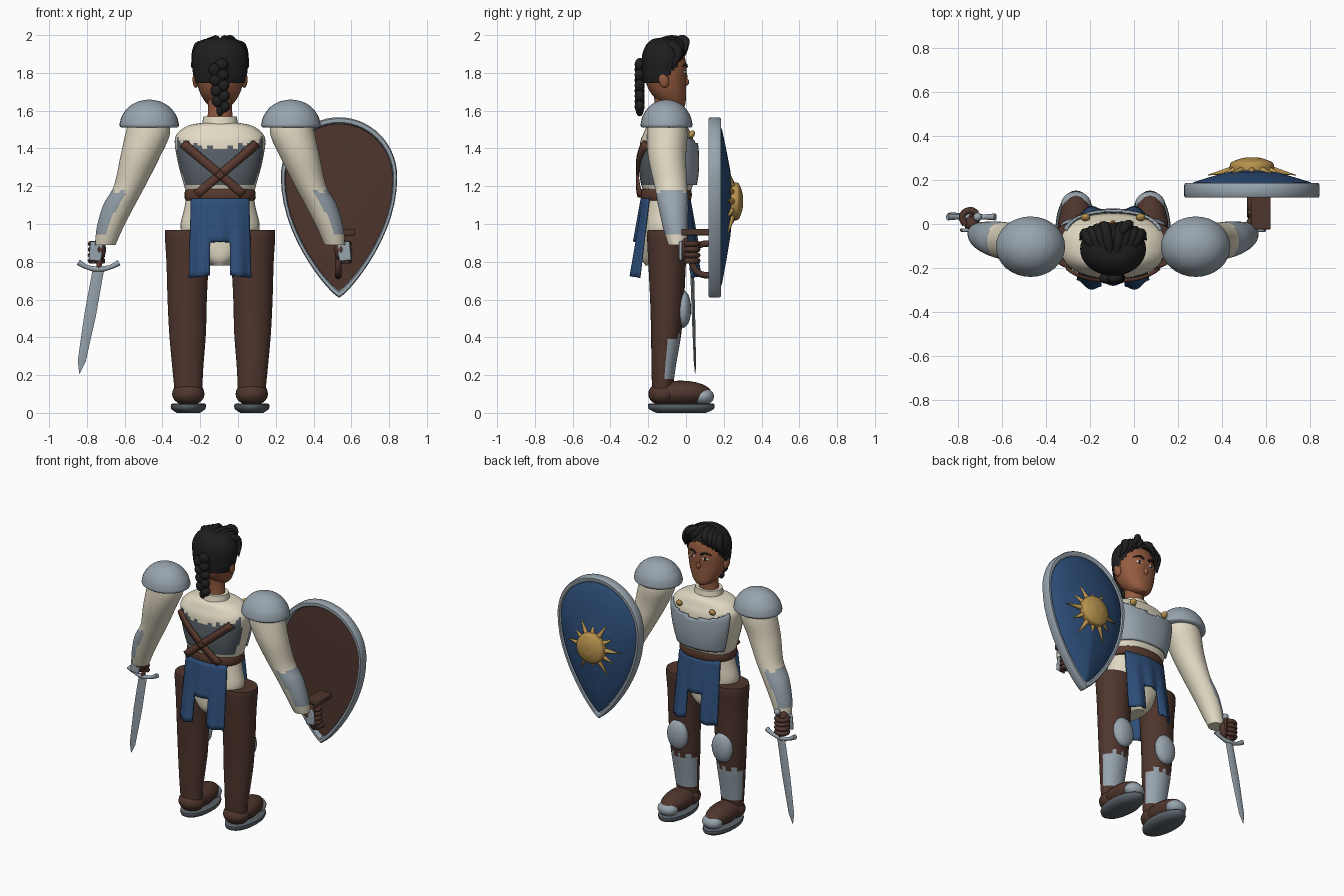
import bpy, bmesh, math
from mathutils import Vector

if "Cube" in bpy.data.objects:
    bpy.data.objects.remove(bpy.data.objects["Cube"])

MID = -0.095          # body centre line
made = []


def material(name, *rgb):
    m = bpy.data.materials.new(name)
    m.use_nodes = True
    m.diffuse_color = (*rgb, 1)
    m.node_tree.nodes["Principled BSDF"].inputs["Base Color"].default_value = (*rgb, 1)
    return m


BROWN = material("dark brown cloth", .078, .036, .026)
LEATHER = material("red brown leather", .1, .042, .028)
SKIN = material("warm skin", .3, .105, .05)
CREAM = material("cream linen", .76, .7, .55)
STEEL = material("pale steel", .31, .37, .42)
DARK = material("dark steel", .1, .12, .14)
BLUE = material("deep blue", .026, .075, .19)
GOLD = material("gold", .48, .29, .075)
HAIR = material("black hair", .013, .013, .013)
WHITE = material("eye white", .75, .72, .68)


def finish(name, bm, mats, rule=None):
    bmesh.ops.recalc_face_normals(bm, faces=bm.faces)
    bm.normal_update()
    if rule:      # rule gives a material slot, or None to drop the face
        drop = []
        for f in bm.faces:
            k = rule(f.calc_center_median(), f.normal)
            if k is None:
                drop.append(f)
            else:
                f.material_index = k
        bmesh.ops.delete(bm, geom=drop, context='FACES')
    me = bpy.data.meshes.new(name)
    bm.to_mesh(me)
    bm.free()
    for m in mats:
        me.materials.append(m)
    ob = bpy.data.objects.new(name, me)
    bpy.context.collection.objects.link(ob)
    made.append(ob)
    return ob


def skin_rings(bm, rings, caps=True):
    vs = [[bm.verts.new(p) for p in r] for r in rings]
    n = len(vs[0])
    for a, b in zip(vs, vs[1:]):
        for i in range(n):
            bm.faces.new((a[i], a[(i + 1) % n], b[(i + 1) % n], b[i]))
    if caps:
        bm.faces.new(vs[0])
        bm.faces.new(vs[-1])


def loft(name, secs, mats, rule=None, n=32, steps=4, power=2):
    """Sections are (z, x, y, half width, half depth), joined smoothly."""
    rows = []
    for i in range(len(secs) - 1):
        four = [secs[max(0, min(len(secs) - 1, i + k))] for k in (-1, 0, 1, 2)]
        for s in range(steps):
            t = s / steps
            rows.append([b + .5 * t * (c - a + t * (2*a - 5*b + 4*c - d + t * (3*(b - c) + d - a)))
                         for a, b, c, d in zip(*four)])
    rows.append(secs[-1])
    def bend(v):
        return math.copysign(abs(v) ** (2 / power), v)
    angles = [2 * math.pi * i / n for i in range(n)]
    bm = bmesh.new()
    skin_rings(bm, [[(x + rx * bend(math.cos(a)), y + ry * bend(math.sin(a)), z) for a in angles]
                    for z, x, y, rx, ry in rows])
    return finish(name, bm, mats, rule)


def ball(name, loc, size, mat, rot=(0, 0, 0), seg=20):
    bm = bmesh.new()
    bmesh.ops.create_uvsphere(bm, u_segments=seg, v_segments=seg // 2 + 2, radius=1)
    bmesh.ops.scale(bm, vec=size, verts=bm.verts)
    ob = finish(name, bm, [mat])
    ob.location, ob.rotation_euler = loc, rot
    return ob


def box(name, loc, size, mat, rot=(0, 0, 0), bevel=.006):
    bm = bmesh.new()
    bmesh.ops.create_cube(bm, size=1)
    bmesh.ops.scale(bm, vec=size, verts=bm.verts)
    ob = finish(name, bm, [mat])
    ob.location, ob.rotation_euler = loc, rot
    mod = ob.modifiers.new("Bevel", 'BEVEL')
    mod.width, mod.segments = bevel, 2
    return ob


def tube(name, pts, depth, mat, radii=None):
    cu = bpy.data.curves.new(name, 'CURVE')
    cu.dimensions, cu.bevel_depth, cu.bevel_resolution = '3D', depth, 2
    cu.use_fill_caps, cu.resolution_u = True, 6
    sp = cu.splines.new('BEZIER')
    sp.bezier_points.add(len(pts) - 1)
    for i, (b, p) in enumerate(zip(sp.bezier_points, pts)):
        b.co, b.handle_left_type, b.handle_right_type = p, 'AUTO', 'AUTO'
        b.radius = radii[i] if radii else 1
    cu.materials.append(mat)
    ob = bpy.data.objects.new(name, cu)
    bpy.context.collection.objects.link(ob)
    return ob


def sheet(name, nu, nv, place, mat, thick, keep=None):
    bm = bmesh.new()
    g = [[bm.verts.new(place(u / nu, v / nv)) for u in range(nu + 1)] for v in range(nv + 1)]
    for v in range(nv):
        for u in range(nu):
            if keep is None or keep((u + .5) / nu, (v + .5) / nv):
                bm.faces.new((g[v][u], g[v][u + 1], g[v + 1][u + 1], g[v + 1][u]))
    ob = finish(name, bm, [mat])
    mod = ob.modifiers.new("Solidify", 'SOLIDIFY')
    mod.thickness, mod.offset = thick, 0
    return ob


def jag(c):
    return .014 * math.sin(c.x * 110)


# Torso with its painted back plate, chest plate, collar, hips and belt
def torso_rule(c, n):
    return int(c.y < -.15 and 1.2 < c.z < 1.4 + 1.1 * (c.x - MID) ** 2 + jag(c))


def chest_rule(c, n):
    return 0 if c.y > -.02 and 1.2 < c.z < 1.42 + 1.1 * (c.x - MID) ** 2 else None


trunk = [(1.15, .175, .115), (1.22, .195, .14), (1.32, .222, .15), (1.43, .24, .143),
         (1.48, .225, .125), (1.52, .17, .105), (1.535, .1, .08)]
loft("torso", [(z, MID, -.1, a, b) for z, a, b in trunk], [CREAM, DARK], torso_rule, 56, 6, 2.4)
plate = loft("chest_plate", [(z, MID, -.1, a + .006, b + .02) for z, a, b in trunk], [STEEL],
             chest_rule, 56, 6, 2.4)
plate.modifiers.new("Solidify", 'SOLIDIFY').thickness = .012
loft("collar", [(1.5, MID, -.11, .1, .09), (1.53, MID, -.11, .095, .082), (1.57, MID, -.11, .088, .075)], [CREAM])
loft("hips", [(.78, MID, -.125, .05, .09), (.82, MID, -.122, .1, .115), (.9, MID, -.12, .17, .122),
              (.98, MID, -.115, .21, .122), (1.08, MID, -.11, .19, .115), (1.16, MID, -.105, .175, .11)], [CREAM])
loft("belt", [(1.125, MID, -.105, .182, .128), (1.14, MID, -.105, .189, .135),
              (1.17, MID, -.105, .187, .135), (1.185, MID, -.105, .18, .13)], [LEATHER], steps=2, power=2.3)
for s in (-1, 1):
    ball("plate_button", (MID + s * .125, .03, 1.475), (.022, .016, .022), GOLD, (-.5, 0, 0), 12)


# Crossed straps on the back
def strap(s):
    def place(u, v):
        dx = -.195 + .32 * u + (v - .5) * .032
        z = 1.425 - .27 * u + (v - .5) * .032
        y = -.1 - .158 * (1 - min(1, abs(dx) / .25) ** 2.4) ** .42
        return (MID + s * dx, y, z)
    return place


for s in (-1, 1):
    sheet("back_strap", 14, 1, strap(s), LEATHER, .016)


# Split cloth panels, back and front
def cloth(s):
    def place(u, v):
        w = 2 * u - 1
        y = .125 + .06 * v - .035 * w * w + .012 * v * math.cos(w * 10)
        return (MID + w * (.152 + .012 * v), -.108 + s * y, 1.135 - v * (.4 + .02 * abs(w)))
    return place


for s, label in ((-1, "back_cloth"), (1, "front_cloth")):
    sheet(label, 24, 14, cloth(s), BLUE, .014, lambda u, v: v < .6 or abs(u - .5) > .16)


# Legs, armour and shoes
def leg_rule(c, n):
    return int(.17 < c.z < .4 + jag(c) and n.y > .1)


for s, side in ((-1, "right"), (1, "left")):
    X = MID + s * .168
    loft(side + "_leg", [(.13, X, -.125, .074, .055), (.25, X + s * .003, -.118, .083, .065),
                         (.42, X + s * .004, -.105, .097, .08), (.6, X + s * .006, -.1, .104, .09),
                         (.8, X + s * .004, -.1, .112, .1), (.93, X + s * .004, -.098, .12, .108),
                         (.968, X + s * .006, -.098, .116, .105)],
         [BROWN, STEEL], leg_rule, 48, 6)
    ball(side + "_knee_plate", (X, -.015, .55), (.075, .042, .1), STEEL)
    ball(side + "_ankle", (X, -.12, .1), (.086, .08, .062), BROWN)
    ball(side + "_shoe", (X, -.03, .105), (.084, .165, .066), BROWN)
    ball(side + "_toe_cap", (X, .09, .087), (.068, .058, .046), STEEL)
    loft(side + "_sole", [(0, X, -.025, .06, .13), (.02, X, -.025, .09, .172), (.045, X, -.025, .092, .176),
                          (.05, X, -.025, .08, .165)], [DARK], steps=2)

    # Arms, shoulder domes and gloves
    def arm_rule(c, n, s=s):
        return int(.95 < c.z < 1.17 + jag(c) and n.x * s > .12 - (c.z - 1) * .8)

    A = MID + s * .375
    loft(side + "_arm", [(1.56, A, -.1, .105, .1), (1.47, A + s * .01, -.1, .118, .108),
                         (1.35, A + s * .05, -.1, .104, .1), (1.2, A + s * .105, -.08, .083, .087),
                         (1.1, A + s * .16, -.068, .084, .08), (.98, A + s * .208, -.056, .07, .066),
                         (.89, A + s * .232, -.045, .054, .05)],
         [CREAM, STEEL], arm_rule, 40, 6)
    loft(side + "_shoulder_dome", [(1.51, A, -.103, .147, .128), (1.518, A, -.103, .156, .136),
                                   (1.535, A, -.103, .156, .136), (1.575, A, -.103, .143, .125),
                                   (1.62, A, -.103, .108, .095), (1.648, A, -.103, .06, .053),
                                   (1.658, A, -.103, .01, .01)], [STEEL])
    H = MID + s * .64
    ball(side + "_palm", (H, .0, .865), (.036, .038, .06), BROWN)
    box(side + "_hand_plate", (H + s * .018, -.028, .855), (.065, .016, .1), STEEL, (0, s * -.1, 0))
    for k in range(4):
        z = .895 - k * .03
        tube(side + "_finger", [(H + s * .03, -.005, z), (H + s * .045, .035, z), (H + s * .01, .062, z),
                                (H - s * .025, .045, z)], .015, BROWN)

# Sword in the right hand
G = Vector((-.738, .032, .765))
blade = loft("sword_blade", [(-.565, 0, 0, .002, .002), (-.5, 0, 0, .021, .006), (-.25, 0, 0, .031, .009),
                             (0, 0, 0, .03, .01)], [STEEL], n=4, steps=1)
blade.location, blade.rotation_euler = G, (.03, .18, 0)
tube("sword_guard", [G + Vector(p) for p in ((-.108, 0, .032), (-.06, 0, .006), (0, 0, -.004), (.06, 0, .006),
                                            (.108, 0, .03))], .013, STEEL, [1.2, .9, 1.2, .9, 1.2])
tube("sword_grip", [G, G + Vector((.025, 0, .15))], .014, LEATHER)
ball("sword_pommel", G + Vector((.028, 0, .165)), (.02, .02, .02), STEEL, seg=12)

# Shield: teardrop rings scaled about its centre
SX, SZ = .535, 1.12


def teardrop(y, k, n=56):
    pts = []
    for i in range(n):
        a = 2 * math.pi * i / n
        up, w = math.sin(a), math.cos(a)
        z = 1.25 + (.315 if up > 0 else .64) * up
        if up < 0:
            w = math.copysign(max(0, math.cos(math.pi / 2 * up)) ** .8, w)
        pts.append((SX + .308 * w * k, y, SZ + (z - SZ) * k))
    return pts


def shield_part(name, rings, mat, caps):
    bm = bmesh.new()
    skin_rings(bm, [teardrop(y, k) for y, k in rings], caps)
    return finish(name, bm, [mat])


shield_part("shield_rim", [(.15, .92), (.128, .925), (.12, .94), (.12, .985), (.128, 1), (.176, 1),
                           (.185, .985), (.185, .94), (.178, .92), (.15, .92)], STEEL, False)
shield_part("shield_back", [(.15, .93), (.148, .5), (.148, .02)], BROWN, True)
shield_part("shield_face", [(.172, .93), (.19, .86), (.213, .62), (.235, .36), (.246, .15), (.248, .02)], BLUE, True)
tube("shield_grip", [(.53, .15, .9), (.53, .06, .88), (.53, .035, .81), (.53, .06, .745), (.53, .15, .725)],
     .017, BROWN)
box("shield_arm_strap", (.575, .05, .957), (.09, .15, .034), BROWN)

# Sun emblem
sun = loft("sun_disc", [(0, 0, 0, .1, .1), (.03, 0, 0, .1, .1), (.045, 0, 0, .088, .088),
                        (.062, 0, 0, .04, .04), (.064, 0, 0, .004, .004)], [GOLD], steps=3)
sun.location, sun.rotation_euler = (SX, .238, SZ), (-math.pi / 2, 0, 0)
for k in range(12):
    a = math.pi * k / 6
    r = .2 if k % 2 == 0 else .165
    tube("sun_ray", [(SX + q * math.cos(a), y, SZ + q * math.sin(a)) for q, y in ((.08, .246), (r, .222))],
         .019, GOLD, [1, .08])

# Head, neck and face
loft("neck", [(1.5, MID, -.11, .072, .058), (1.6, MID, -.11, .064, .054), (1.68, MID, -.11, .066, .06)], [SKIN])
loft("head", [(1.615, MID, -.05, .03, .035), (1.635, MID, -.065, .068, .062), (1.69, MID, -.092, .104, .092),
              (1.76, MID, -.107, .125, .108), (1.84, MID, -.11, .13, .112), (1.92, MID, -.11, .105, .09),
              (1.955, MID, -.11, .04, .04)], [SKIN], power=2.2)
ball("nose", (MID, -.003, 1.752), (.016, .02, .022), SKIN, seg=12)
ball("nose_bridge", (MID, -.006, 1.785), (.011, .013, .04), SKIN, (.15, 0, 0), 12)
ball("lips", (MID, -.014, 1.695), (.032, .01, .011), LEATHER, seg=12)
for s in (-1, 1):
    ball("ear", (MID + s * .128, -.118, 1.765), (.018, .028, .045), SKIN, (.2, 0, 0), 14)
    ball("eye", (MID + s * .047, -.007, 1.805), (.023, .007, .011), WHITE, (0, 0, -s * .25), 12)
    ball("iris", (MID + s * .047, -.002, 1.805), (.01, .004, .011), HAIR, seg=12)
    tube("eyebrow", [(MID + s * x, y, z) for x, y, z in ((.018, .003, 1.833), (.05, -.001, 1.845), (.085, -.022, 1.832))],
         .007, HAIR, [1, 1, .4])


# Hair cap, swept locks and braid
def hair_rule(c, n):
    return 0 if c.z > 1.75 and (c.y < -.1 or c.z > 1.77 + (c.y + .1) * 1.35) else None


loft("hair_cap", [(1.74, MID, -.115, .132, .112), (1.8, MID, -.115, .144, .118), (1.89, MID, -.113, .148, .12),
                  (1.95, MID, -.112, .118, .098), (1.98, MID, -.112, .065, .06), (1.985, MID, -.112, .01, .01)],
     [HAIR], hair_rule, 40, 6)
for s in (-1, 1):
    for k in range(4):
        x = .015 + .028 * k
        tube("hair_lock", [(MID + s * x * .7, -.16 + .01 * k, 1.965 - .008 * k),
                           (MID + s * (x + .01), -.07, 1.975 - .01 * k),
                           (MID + s * (x + .025), -.012 - .01 * k, 1.95 - .012 * k),
                           (MID + s * (x + .05), -.005 - .022 * k, 1.895 - .022 * k)],
             .025, HAIR, [.5, 1, 1, .2])
tube("raised_lock", [(MID + .03, -.07, 1.95), (MID + .05, -.02, 1.98), (MID + .07, .0, 1.965), (MID + .09, -.015, 1.9)],
     .022, HAIR, [.6, 1, .9, .2])
for k in range(9):
    s = (-1) ** k
    ball("braid_knot", (MID - .01 + s * .02 + .002 * k, -.245, 1.845 - k * .028), (.036 - .001 * k, .027, .033), HAIR,
         (0, s * .5, 0), 14)
ball("braid_tip", (MID, -.245, 1.6), (.02, .02, .03), HAIR, seg=12)

# Smooth shading with sharp edges kept
bpy.ops.object.select_all(action='DESELECT')
for ob in made:
    ob.select_set(True)
bpy.context.view_layer.objects.active = made[0]
bpy.ops.object.shade_smooth_by_angle(angle=math.radians(40))
